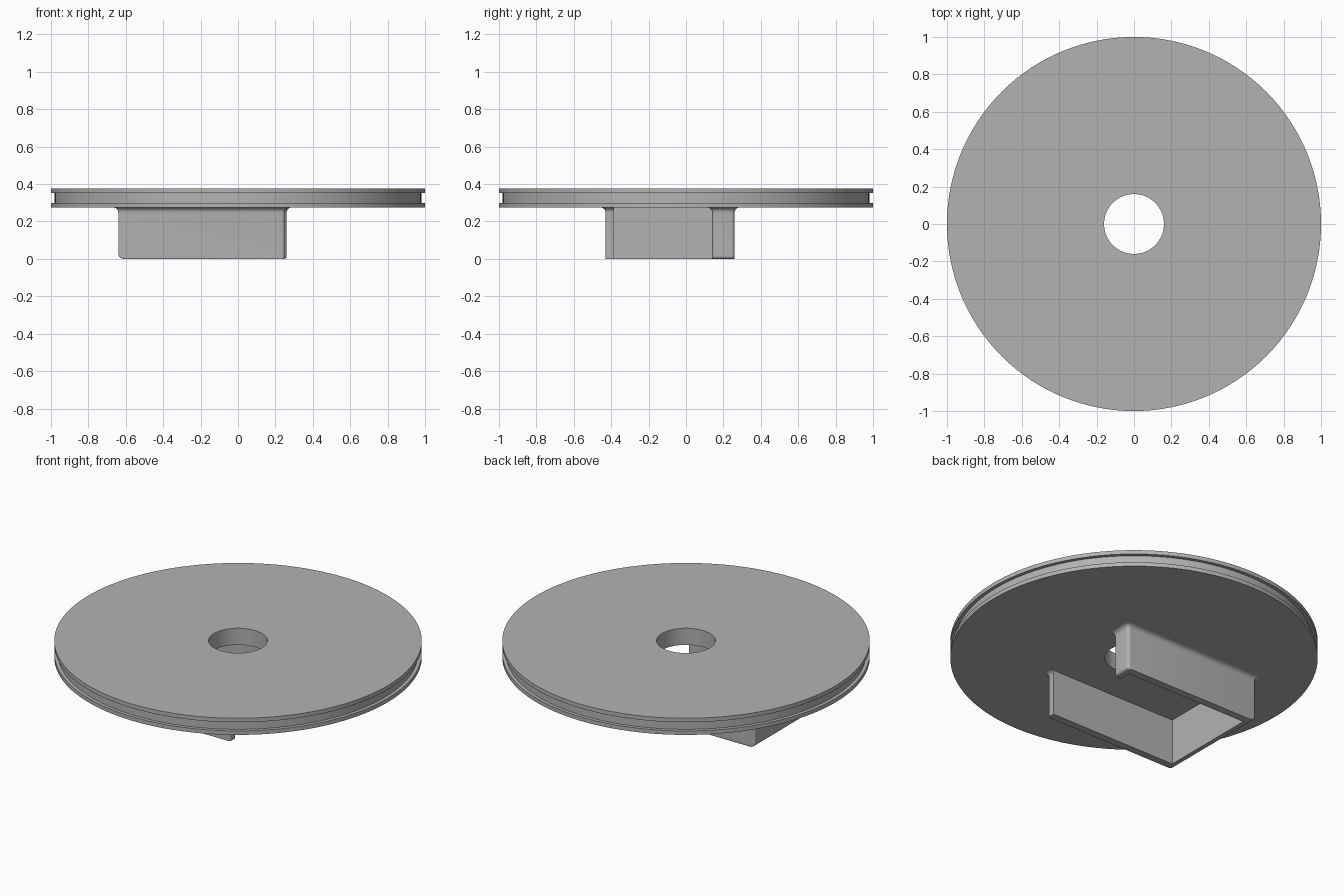
import bpy, bmesh
from math import sin, cos, pi, radians, sqrt

cube = bpy.data.objects.get("Cube")
if cube:
    bpy.data.objects.remove(cube)

grey = bpy.data.materials.new("plain grey")
grey.use_nodes = True
colour = (0.45, 0.45, 0.45, 1)
grey.diffuse_color = colour
grey.node_tree.nodes["Principled BSDF"].inputs["Base Color"].default_value = colour


def stack(name, rings, closed):
    """Join rings of points with quads; closed links last ring to first, else caps the ends."""
    bm = bmesh.new()
    loops = [[bm.verts.new(p) for p in ring] for ring in rings]
    n = len(loops[0])
    pairs = list(zip(loops, loops[1:]))
    if closed:
        pairs.append((loops[-1], loops[0]))
    else:
        bm.faces.new(loops[0][::-1])
        bm.faces.new(loops[-1])
    for low, high in pairs:
        for i in range(n):
            j = (i + 1) % n
            bm.faces.new((low[i], low[j], high[j], high[i]))
    bmesh.ops.recalc_face_normals(bm, faces=bm.faces)
    mesh = bpy.data.meshes.new(name)
    bm.to_mesh(mesh)
    bm.free()
    mesh.materials.append(grey)
    obj = bpy.data.objects.new(name, mesh)
    bpy.context.collection.objects.link(obj)
    bpy.ops.object.select_all(action="DESELECT")
    obj.select_set(True)
    bpy.context.view_layer.objects.active = obj
    bpy.ops.object.shade_smooth_by_angle(angle=radians(30))
    return obj


# Disc with a central hole and a groove round the rim
BASE, TOP = 0.275, 0.375
profile = [(0.16, BASE), (1, BASE), (1, BASE + 0.024), (0.98, BASE + 0.024),
           (0.98, TOP - 0.024), (1, TOP - 0.024), (1, TOP), (0.16, TOP)]
SEG = 128
stack("grooved_disc", [[(r * cos(2 * pi * i / SEG), r * sin(2 * pi * i / SEG), z)
                        for i in range(SEG)] for r, z in profile], True)

# Bracket outline: x, y, corner radius, start and end angle (None = plain inner corner)
LEFT, RIGHT, FRONT, BACK, WALL = -0.64, 0.26, -0.43, 0.26, 0.045
corners = [
    (LEFT, FRONT, 0.006, 180, 270),
    (RIGHT - 0.012, FRONT, 0.012, 270, 360),
    (RIGHT - 0.012, FRONT + WALL, 0, 0, 0),
    (LEFT + WALL, FRONT + WALL, 0, None, None),
    (LEFT + WALL, BACK - WALL, 0, None, None),
    (RIGHT - WALL, BACK - WALL, 0, None, None),
    (RIGHT - WALL, 0.14, 0, 270, 270),
    (RIGHT, 0.14, 0.018, 270, 360),
    (RIGHT, BACK, 0.018, 0, 90),
    (LEFT, BACK, 0.006, 90, 180),
]


def rounded(z, radius):
    """Inset of a rounded edge at height z."""
    return radius - sqrt(radius ** 2 - (radius - z) ** 2) if z < radius else 0


def outline(z, flare):
    points = []
    for x, y, r, a0, a1 in corners:
        if a0 is None:
            points.append((x, y, z))
            continue
        mid = radians((a0 + a1) / 2)
        if a0 != a1:
            x -= r * (1 if cos(mid) > 0 else -1)
            y -= r * (1 if sin(mid) > 0 else -1)
        steps = 6 if a0 != a1 else 0
        for k in range(steps + 1):
            a = radians(a0 + (a1 - a0) * k / max(steps, 1))
            px, py = x + (r + flare) * cos(a), y + (r + flare) * sin(a)
            if px < LEFT + 0.01:
                px += rounded(z, 0.03)
            elif px > RIGHT - 0.02 and py > 0:
                px -= rounded(z, 0.015)
            points.append((px, py, z))
    return points


# Bracket walls: rounded foot, straight sides, fillet flaring into the disc
FILLET = 0.028
levels = [(0.03 * (1 - cos(i * pi / 12)), 0) for i in range(7)]
for i in range(8):
    a = i * pi / 14
    levels.append((BASE - FILLET + FILLET * sin(a), FILLET * (1 - cos(a))))
stack("open_bracket", [outline(z, f) for z, f in levels], False)
